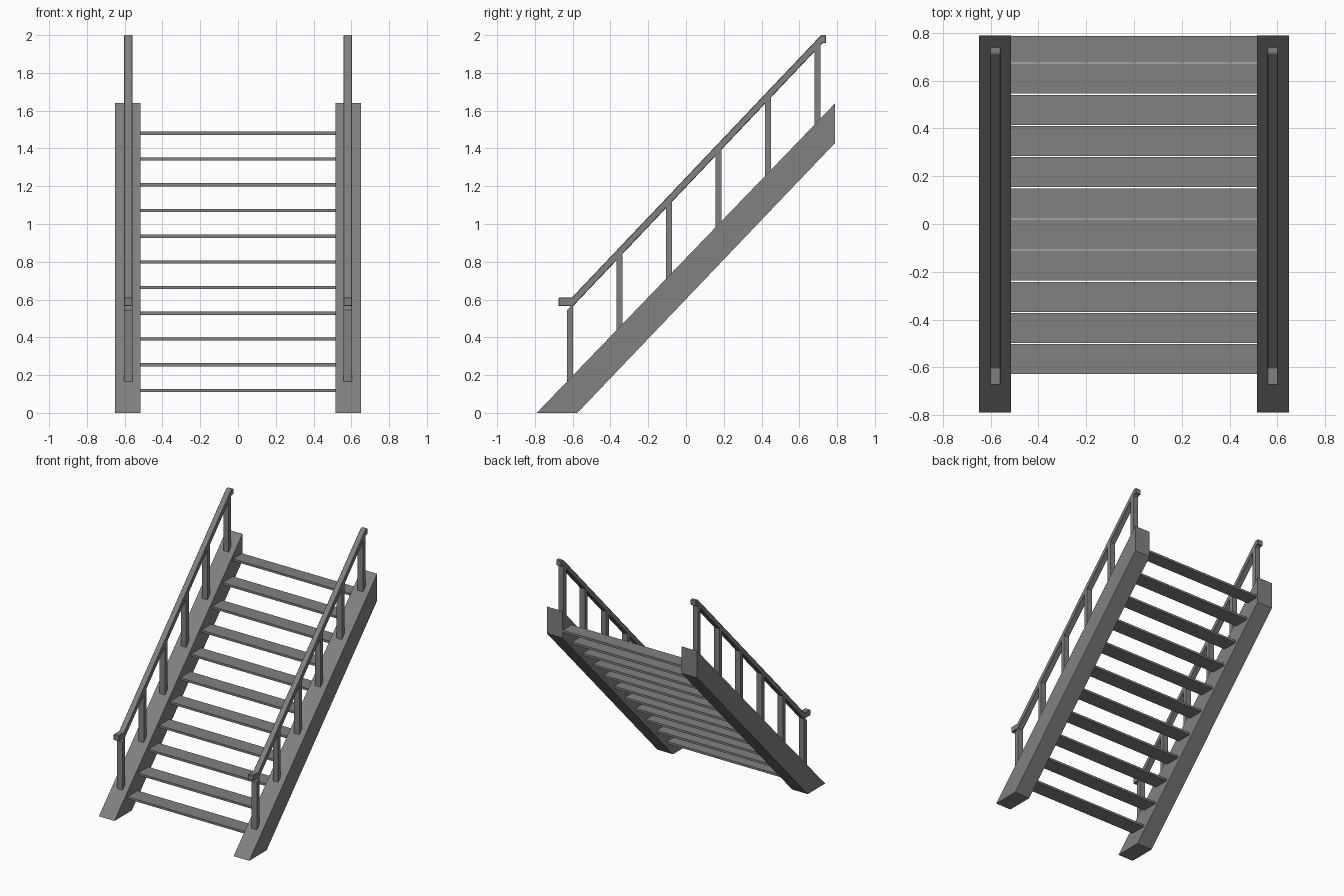
import bpy
import bmesh

cube = bpy.data.objects.get("Cube")
if cube:
    bpy.data.objects.remove(cube, do_unlink=True)

GREY = (0.22, 0.22, 0.22, 1.0)
grey = bpy.data.materials.new("plain_grey")
grey.use_nodes = True
grey.diffuse_color = GREY
grey.node_tree.nodes["Principled BSDF"].inputs["Base Color"].default_value = GREY


def extrude_profile(name, profile, x0, x1):
    """Solid made by sweeping a (y, z) outline from x0 to x1."""
    bm = bmesh.new()
    face = bm.faces.new([bm.verts.new((x0, y, z)) for y, z in profile])
    swept = bmesh.ops.extrude_face_region(bm, geom=[face])
    verts = [v for v in swept["geom"] if isinstance(v, bmesh.types.BMVert)]
    bmesh.ops.translate(bm, verts=verts, vec=(x1 - x0, 0, 0))
    bmesh.ops.recalc_face_normals(bm, faces=bm.faces)
    mesh = bpy.data.meshes.new(name)
    bm.to_mesh(mesh)
    bm.free()
    mesh.materials.append(grey)
    obj = bpy.data.objects.new(name, mesh)
    bpy.context.collection.objects.link(obj)
    return obj


def stringer_top(y):
    return (y + 0.79) * 1.038


def rail_top(y):
    return 0.61 + (y + 0.605) * 1.053


STRINGER = [(-0.79, 0), (-0.575, 0), (0.79, 1.43), (0.79, 1.64)]
RAIL = [(-0.675, 0.61), (-0.605, 0.61), (0.715, 2.0), (0.742, 2.0),
        (0.742, 1.957), (0.722, 1.957), (-0.598, 0.565), (-0.675, 0.565)]
RAIL_X, RAIL_HALF = 0.581, 0.023

for side, s in (("left", 1), ("right", -1)):
    # Sloping side beam
    extrude_profile(f"stringer_{side}", STRINGER, s * 0.515, s * 0.65)

    # Handrail with level ends
    inner, outer = s * (RAIL_X - RAIL_HALF), s * (RAIL_X + RAIL_HALF)
    rail = extrude_profile(f"handrail_{side}", RAIL, inner, outer)
    bevel = rail.modifiers.new("soft_edges", "BEVEL")
    bevel.width = 0.003
    bevel.segments = 1

    # Upright posts, cut to the slope at both ends
    for i in range(6):
        y = -0.613 + i * 0.262
        a, b = y - 0.016, y + 0.016
        post = [(a, stringer_top(a) - 0.005), (b, stringer_top(b) - 0.005),
                (b, rail_top(b) - 0.04), (a, rail_top(a) - 0.04)]
        extrude_profile(f"post_{side}_{i + 1}", post, inner, outer)

# Open treads between the stringers
for i in range(11):
    front = -0.629 + i * 0.1305
    back = min(front + 0.126, 0.787)
    top = 0.127 + i * 0.1362
    low = top - 0.017
    extrude_profile(f"tread_{i + 1}",
                    [(front, low), (back, low), (back, top), (front, top)],
                    -0.515, 0.515)
